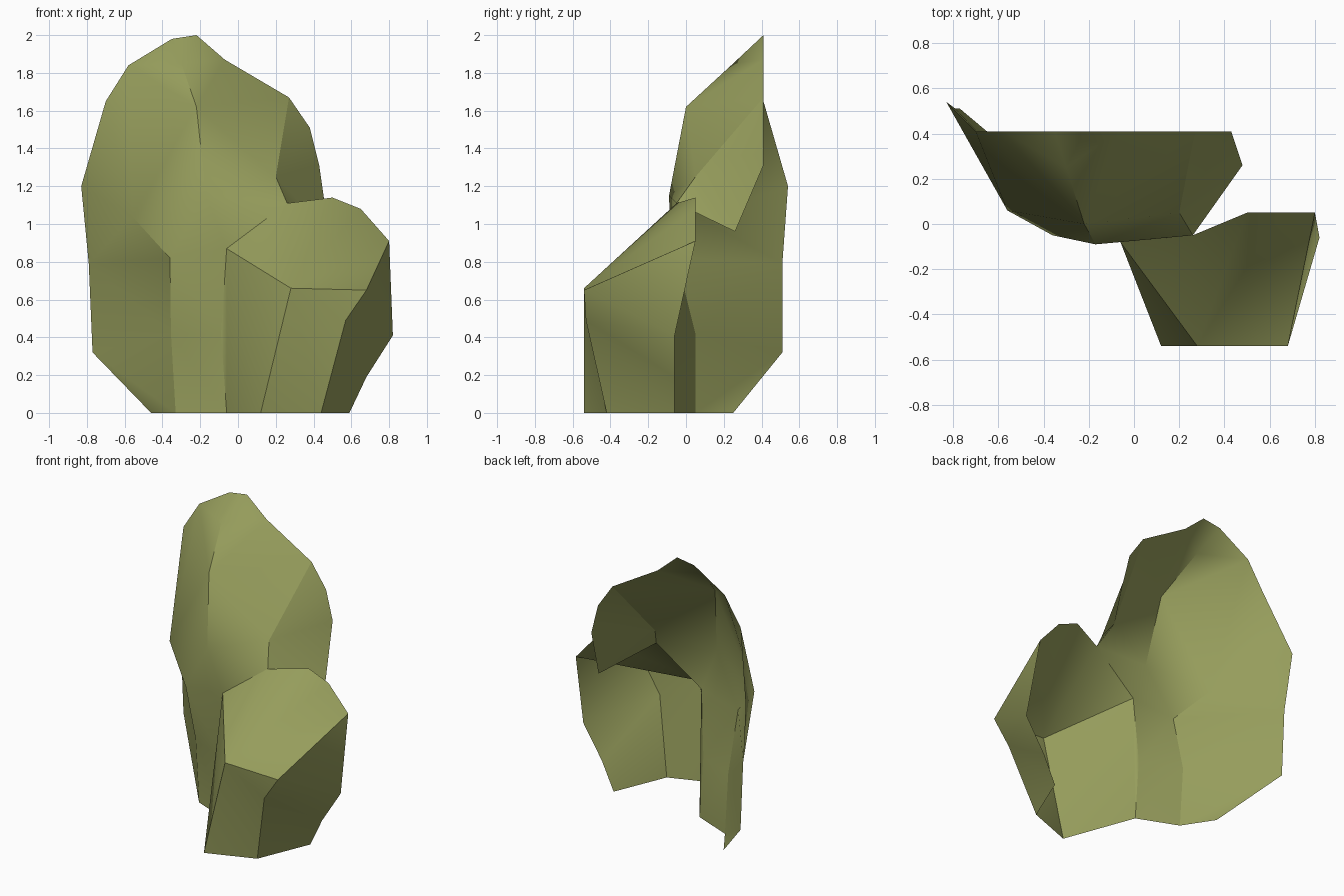
import bpy, bmesh

if "Cube" in bpy.data.objects:
    bpy.data.objects.remove(bpy.data.objects["Cube"])

# One olive stone colour
olive = bpy.data.materials.new("olive_stone")
olive.diffuse_color = (0.305, 0.337, 0.107, 1)
olive.use_nodes = True
olive.node_tree.nodes["Principled BSDF"].inputs["Base Color"].default_value = olive.diffuse_color

# Points where the two rocks meet
seam = {"N": (0.26, -0.05, 1.11), "T": (-0.06, -0.08, 0.87),
        "W": (-0.09, -0.06, 0.42), "w": (-0.06, -0.06, 0)}

# Tall rock: silhouette corners, then front ridge and creases
tall = {"A": (-0.46, 0.25, 0), "B": (-0.77, 0.51, 0.32), "C": (-0.79, 0.51, 0.79),
        "D": (-0.83, 0.54, 1.2), "E": (-0.70, 0.41, 1.65), "F": (-0.58, 0.41, 1.84),
        "G": (-0.35, 0.41, 1.98), "H": (-0.22, 0.41, 2.0), "I": (-0.07, 0.41, 1.87),
        "J": (0.27, 0.41, 1.67), "K": (0.38, 0.41, 1.51), "L": (0.43, 0.41, 1.31),
        "M": (0.48, 0.26, 0.96), "O": (0.20, 0.05, 1.25), "P": (-0.17, -0.09, 1.15),
        "Q": (-0.56, 0.06, 1.04), "R": (-0.36, -0.05, 0.82), "X": (-0.355, 0.05, 0.42),
        "S": (-0.33, 0.05, 0), "U": (-0.22, 0.0, 1.62), "V": (-0.30, 0.25, 1.85)}

# Low rock: sloping cap corners, then front and right side
low = {"a": (0.50, 0.05, 1.14), "b": (0.65, 0.05, 1.08), "c": (0.80, 0.05, 0.91),
       "d": (0.68, -0.54, 0.65), "e": (0.28, -0.54, 0.66), "x": (0.12, -0.54, 0),
       "y": (0.44, -0.42, 0), "m": (0.57, -0.53, 0.49), "f": (0.59, -0.06, 0),
       "g": (0.68, -0.06, 0.19), "h": (0.82, -0.06, 0.41)}


def faceted_shell(name, points, fans, creases):
    """Open shell of triangle fans (hub letter, then rim), smooth except along creases."""
    bm = bmesh.new()
    used = sorted(set("".join(fans)))
    v = {k: bm.verts.new(points[k]) for k in used}
    for fan in fans:
        for p, q in zip(fan[1:], fan[2:]):
            bm.faces.new((v[fan[0]], v[p], v[q])).smooth = True
    for chain in creases:
        for p, q in zip(chain, chain[1:]):
            bm.edges.get((v[p], v[q])).smooth = False
    bmesh.ops.recalc_face_normals(bm, faces=bm.faces)
    # Shell faces the front
    if sum(f.normal.y * f.calc_area() for f in bm.faces) > 0:
        bmesh.ops.reverse_faces(bm, faces=bm.faces)
    mesh = bpy.data.meshes.new(name)
    bm.to_mesh(mesh)
    bm.free()
    mesh.materials.append(olive)
    ob = bpy.data.objects.new(name, mesh)
    bpy.context.collection.objects.link(ob)
    return ob


# Upper left, crown, upper right, right flank, waist, front foot, left flank
faceted_shell("tall_rock", {**seam, **tall},
              ["QDEFUP", "UFV", "VFGHI", "UVIJOP", "OJKLMN", "PONTRQ",
               "RTWX", "XWwS", "QDCR", "CRXB", "BXSA"],
              ["VUP", "JON", "QRXS"])

# Cap, left side, front, right side
faceted_shell("low_rock", {**seam, **low},
              ["eTNabcd", "TexwW", "exymd", "hcdm", "mhgfy"],
              ["Tedc", "ex", "dmy"])
